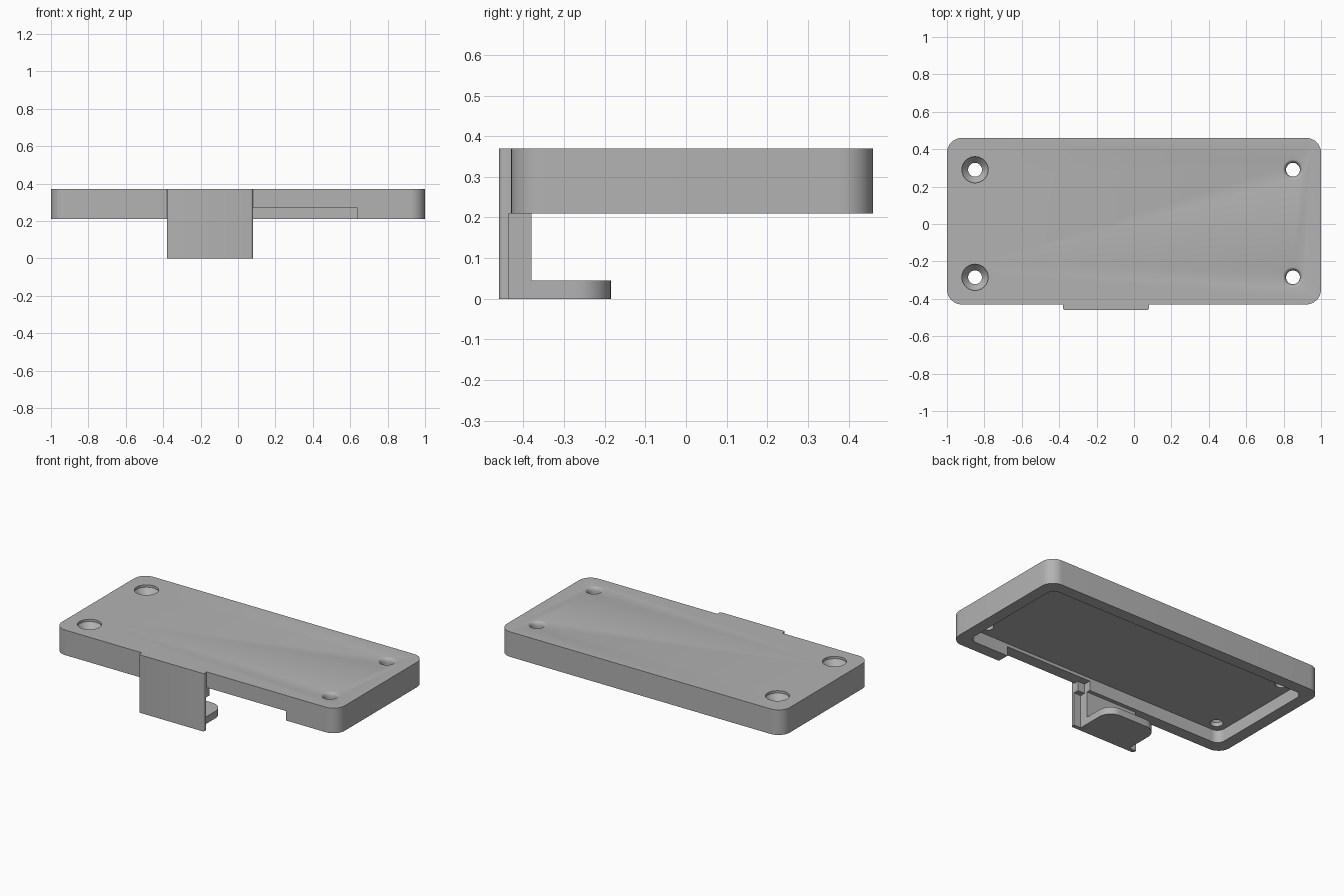
import bpy, bmesh, math

if "Cube" in bpy.data.objects:
    bpy.data.objects.remove(bpy.data.objects["Cube"])

grey = bpy.data.materials.new("plain grey")
grey.diffuse_color = (0.45, 0.45, 0.45, 1)
grey.use_nodes = True
grey.node_tree.nodes["Principled BSDF"].inputs["Base Color"].default_value = grey.diffuse_color


def finish(name, bm):
    bmesh.ops.recalc_face_normals(bm, faces=bm.faces[:])
    me = bpy.data.meshes.new(name)
    bm.to_mesh(me)
    bm.free()
    ob = bpy.data.objects.new(name, me)
    bpy.context.collection.objects.link(ob)
    me.materials.append(grey)
    return ob


def slab(name, x0, x1, y0, y1, z0, z1, radii=(0, 0, 0, 0), seg=10):
    """Box with rounded plan corners; radii run counterclockwise from x0,y0."""
    bm = bmesh.new()
    pts = []
    corners = [(x0, y0, 1, 1), (x1, y0, -1, 1), (x1, y1, -1, -1), (x0, y1, 1, -1)]
    for i, ((cx, cy, sx, sy), r) in enumerate(zip(corners, radii)):
        if r == 0:
            pts.append((cx, cy))
            continue
        for k in range(seg + 1):
            a = math.pi + (i + k / seg) * math.pi / 2
            pts.append((cx + sx * r + r * math.cos(a), cy + sy * r + r * math.sin(a)))
    face = bm.faces.new([bm.verts.new((x, y, z0)) for x, y in pts])
    ext = bmesh.ops.extrude_face_region(bm, geom=[face])
    for v in ext["geom"]:
        if isinstance(v, bmesh.types.BMVert):
            v.co.z = z1
    return finish(name, bm)


def lathe(name, x, y, profile, n=40):
    """Closed solid turned about a vertical axis, profile is (radius, z)."""
    bm = bmesh.new()
    rings = [[bm.verts.new((x + r * math.cos(2 * math.pi * k / n),
                            y + r * math.sin(2 * math.pi * k / n), z))
              for k in range(n)] for r, z in profile]
    for a, b in zip(rings, rings[1:]):
        for k in range(n):
            bm.faces.new((a[k], a[(k + 1) % n], b[(k + 1) % n], b[k]))
    bm.faces.new(rings[0])
    bm.faces.new(rings[-1])
    return finish(name, bm)


def combine(ob, other, operation):
    other.hide_render = True
    mod = ob.modifiers.new(operation.lower(), 'BOOLEAN')
    mod.operation = operation
    mod.solver = 'EXACT'
    mod.object = other
    bpy.context.view_layer.objects.active = ob
    bpy.ops.object.modifier_apply(modifier=mod.name)
    bpy.data.objects.remove(other)


# Cover with hollow underside
cover = slab("cover", -1, 1, -0.43, 0.46, 0.21, 0.37, (0.08,) * 4)
combine(cover, slab("cavity", -0.925, 0.925, -0.355, 0.385, 0.1, 0.29, (0.05,) * 4), 'DIFFERENCE')

# Slot through the lower front wall
combine(cover, slab("slot", 0.03, 0.64, -0.6, -0.3, 0.1, 0.27), 'DIFFERENCE')

# Screw holes: deep countersinks on the left, softly rounded ones on the right
sink = [(0.037, 0.2), (0.037, 0.315), (0.07, 0.355), (0.07, 0.4)]
soft = [(0.037, 0.2)] + [(0.055 - 0.018 * math.cos(a), 0.34 + 0.03 * math.sin(a))
                         for a in [i * math.pi / 12 for i in range(7)]] + [(0.055, 0.4)]
for y in (-0.285, 0.29):
    combine(cover, lathe("left_hole", -0.85, y, sink), 'DIFFERENCE')
    combine(cover, lathe("right_hole", 0.85, y, soft), 'DIFFERENCE')

# Clip: front plate, narrower stem and foot with rounded tip
clip_stem = slab("clip_stem", -0.33, 0.03, -0.44, -0.38, 0.02, 0.28)
clip_foot = slab("clip_foot", -0.33, 0.03, -0.44, -0.185, 0, 0.045, (0, 0, 0.085, 0.085))
clip_plate = slab("clip_plate", -0.38, 0.08, -0.46, -0.435, 0, 0.37, (0.012, 0.012, 0, 0), 4)
clip_root = slab("clip_root", -0.38, 0.08, -0.436, -0.40, 0.21, 0.37)
for part in (clip_stem, clip_foot, clip_plate, clip_root):
    combine(cover, part, 'UNION')
cover.name = "cover_with_clip"

bpy.ops.object.select_all(action='DESELECT')
cover.select_set(True)
bpy.context.view_layer.objects.active = cover
bpy.ops.object.shade_smooth_by_angle(angle=math.radians(30))
